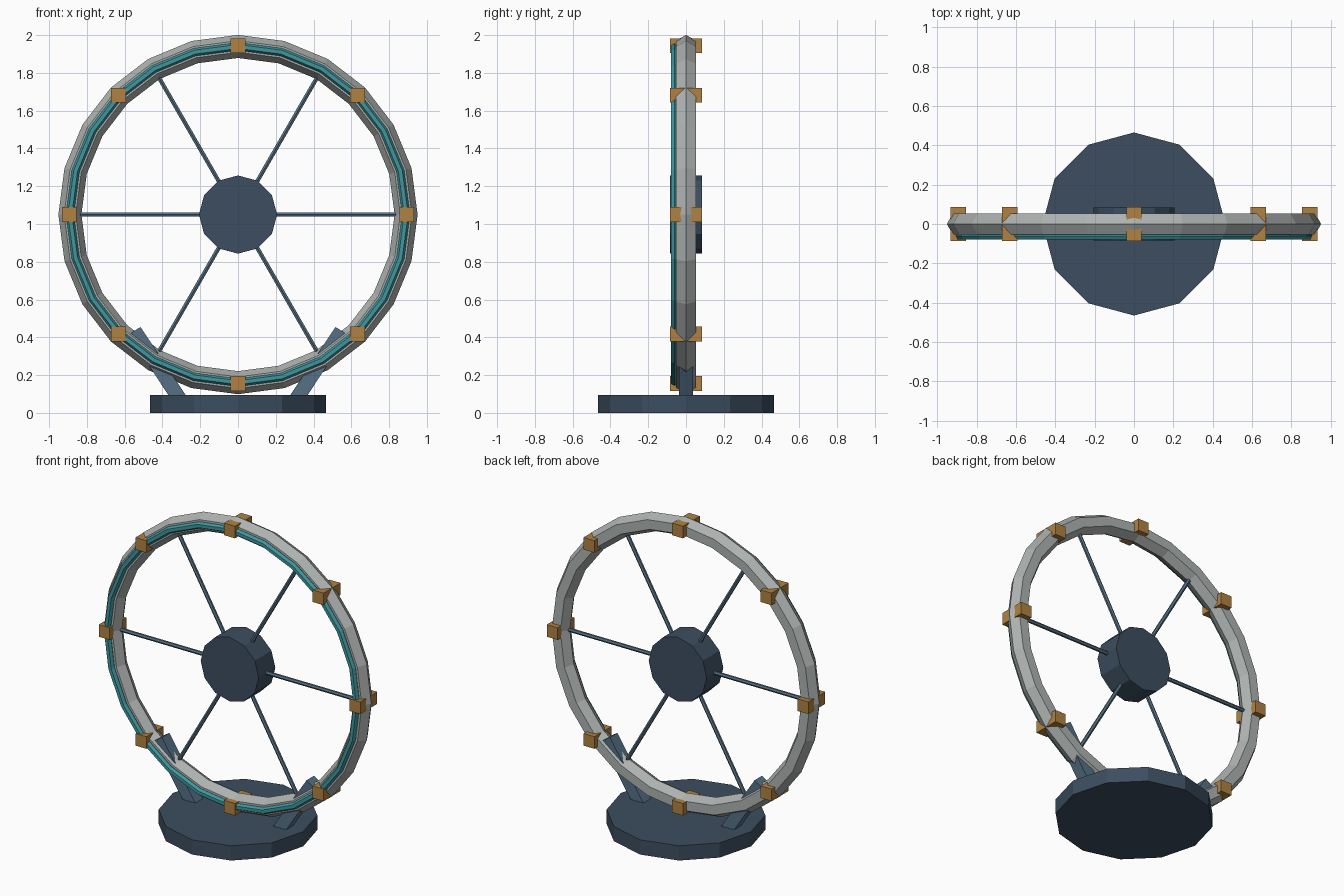
import bpy
from math import sin, cos, pi
from mathutils import Vector

cube = bpy.data.objects.get("Cube")
if cube:
    bpy.data.objects.remove(cube, do_unlink=True)

CENTRE = Vector((0, 0, 1.05))
RING_R = 0.89


def material(name, rgb):
    mat = bpy.data.materials.new(name)
    mat.use_nodes = True
    mat.diffuse_color = (*rgb, 1)
    mat.node_tree.nodes["Principled BSDF"].inputs["Base Color"].default_value = (*rgb, 1)
    return mat


NAVY = material("dark navy", (0.045, 0.075, 0.115))
STEEL = material("steel blue", (0.092, 0.165, 0.235))
GREY = material("light grey", (0.42, 0.45, 0.44))
TEAL = material("teal", (0.05, 0.31, 0.345))
BRASS = material("brass", (0.44, 0.225, 0.055))


def finish(name, mat):
    obj = bpy.context.object
    obj.name = name
    obj.data.materials.append(mat)
    return obj


def cylinder(name, mat, radius, depth, loc, sides, rot=(0, 0, 0)):
    bpy.ops.mesh.primitive_cylinder_add(vertices=sides, radius=radius, depth=depth,
                                        location=loc, rotation=rot)
    return finish(name, mat)


def box(name, mat, size, loc, rot=(0, 0, 0)):
    bpy.ops.mesh.primitive_cube_add(size=1, location=loc, rotation=rot)
    bpy.context.object.scale = size
    return finish(name, mat)


def torus(name, mat, major, minor, y):
    bpy.ops.mesh.primitive_torus_add(major_segments=24, minor_segments=6,
                                     major_radius=major, minor_radius=minor,
                                     location=CENTRE + Vector((0, y, 0)),
                                     rotation=(pi / 2, 0, 0))
    return finish(name, mat)


def on_ring(angle, radius):
    return CENTRE + Vector((cos(angle), 0, sin(angle))) * radius


# Round base plate
cylinder("base", NAVY, 0.465, 0.095, (0, 0, 0.0475), 12)

# Faceted ring with a glowing strip on its front
torus("ring", GREY, RING_R, 0.061, 0)
torus("front_strip", TEAL, RING_R, 0.021, -0.06)

# Hub and its spokes
cylinder("hub", NAVY, 0.207, 0.17, CENTRE, 12, (pi / 2, 0, 0))
for i in range(6):
    a = i * pi / 3
    cylinder(f"spoke_{i + 1}", STEEL, 0.0125, 0.72, on_ring(a, 0.49), 6,
             (0, pi / 2 - a, 0))

# Clamp blocks around the ring, upright at every position
for i in range(8):
    box(f"clamp_{i + 1}", BRASS, (0.078, 0.172, 0.078), on_ring(i * pi / 4, 0.894))

# Slanted struts from the base to the ring
for side, label in ((1, "left"), (-1, "right")):
    top = Vector((side * 0.548, 0, 0.434))
    foot = Vector((side * 0.3, 0, 0.06))
    span = top - foot
    tilt = span.to_track_quat("Z", "Y").to_euler()
    strut = box(f"{label}_strut", STEEL, (0.076, 0.076, span.length), (top + foot) / 2)
    strut.rotation_euler = (0, side * Vector((0, 0, 1)).angle(span), 0)
